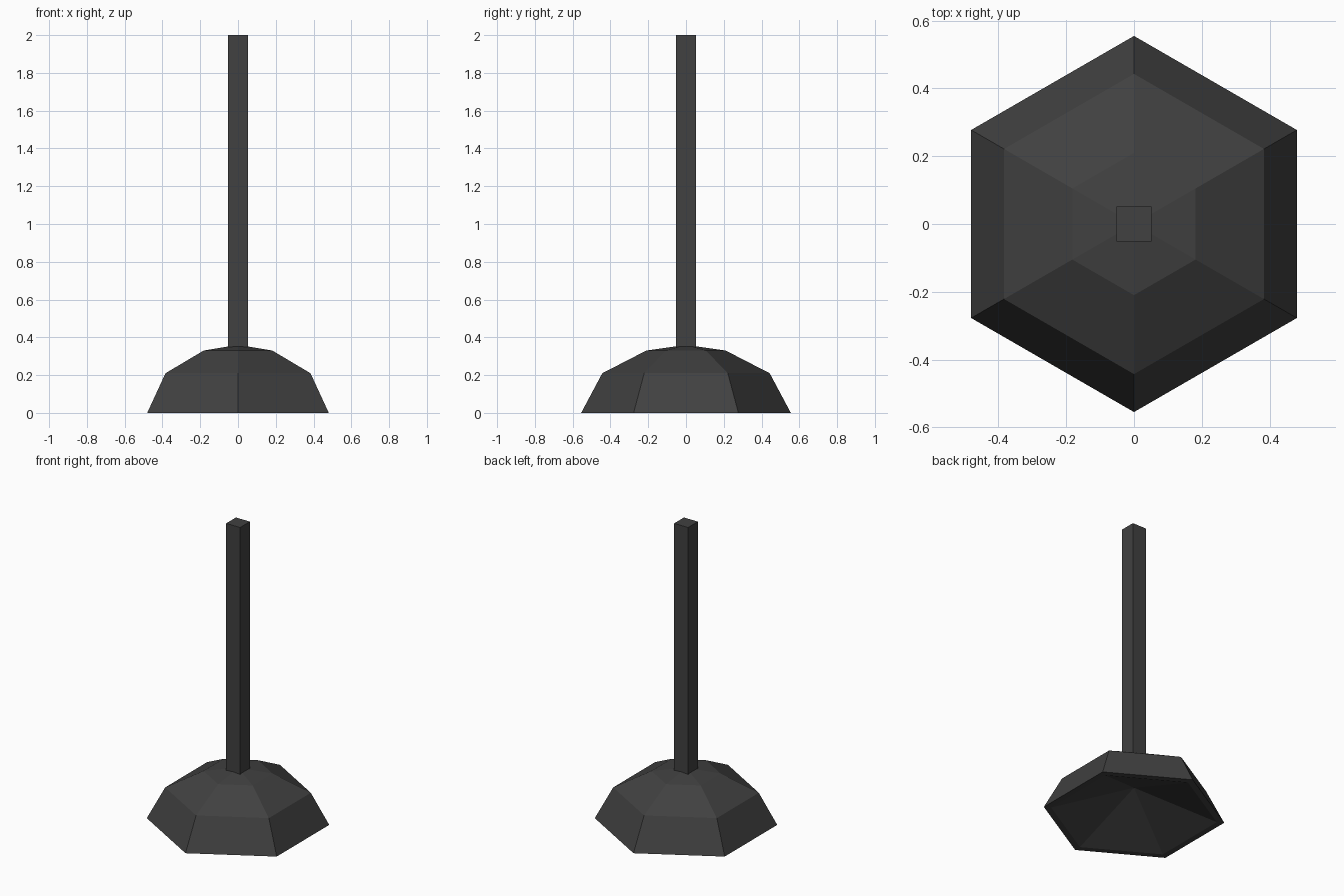
import bpy
import bmesh
from math import cos, sin, tau

cube = bpy.data.objects.get("Cube")
if cube:
    bpy.data.objects.remove(cube, do_unlink=True)

COLOUR = (0.052, 0.052, 0.052, 1.0)
charcoal = bpy.data.materials.new("charcoal")
charcoal.use_nodes = True
charcoal.diffuse_color = COLOUR
bsdf = charcoal.node_tree.nodes["Principled BSDF"]
bsdf.inputs["Base Color"].default_value = COLOUR
bsdf.inputs["Roughness"].default_value = 0.8


def lathe(name, profile, sides, phase):
    """Flat-sided solid from (radius, z) points; zero radius makes an apex."""
    bm = bmesh.new()
    rings = []
    for r, z in profile:
        if r == 0:
            rings.append([bm.verts.new((0, 0, z))] * sides)
        else:
            angles = [tau * (i + phase) / sides for i in range(sides)]
            rings.append([bm.verts.new((r * cos(a), r * sin(a), z)) for a in angles])
    for low, high in zip(rings, rings[1:]):
        for i in range(sides):
            j = (i + 1) % sides
            corners = dict.fromkeys((low[i], low[j], high[j], high[i]))
            bm.faces.new(list(corners))
    bmesh.ops.recalc_face_normals(bm, faces=bm.faces)
    mesh = bpy.data.meshes.new(name)
    bm.to_mesh(mesh)
    bm.free()
    mesh.materials.append(charcoal)
    obj = bpy.data.objects.new(name, mesh)
    bpy.context.collection.objects.link(obj)
    return obj


# Six-sided cup: hollow cone underneath, thin rim, stepped dome on top
lathe("cup", [(0, 0.19), (0.51, 0), (0.555, 0), (0.443, 0.21),
              (0.21, 0.33), (0, 0.36)], 6, 0.5)

# Square handle standing on the dome
lathe("handle", [(0, 0.34), (0.073, 0.34), (0.073, 2), (0, 2)], 4, 0.5)
